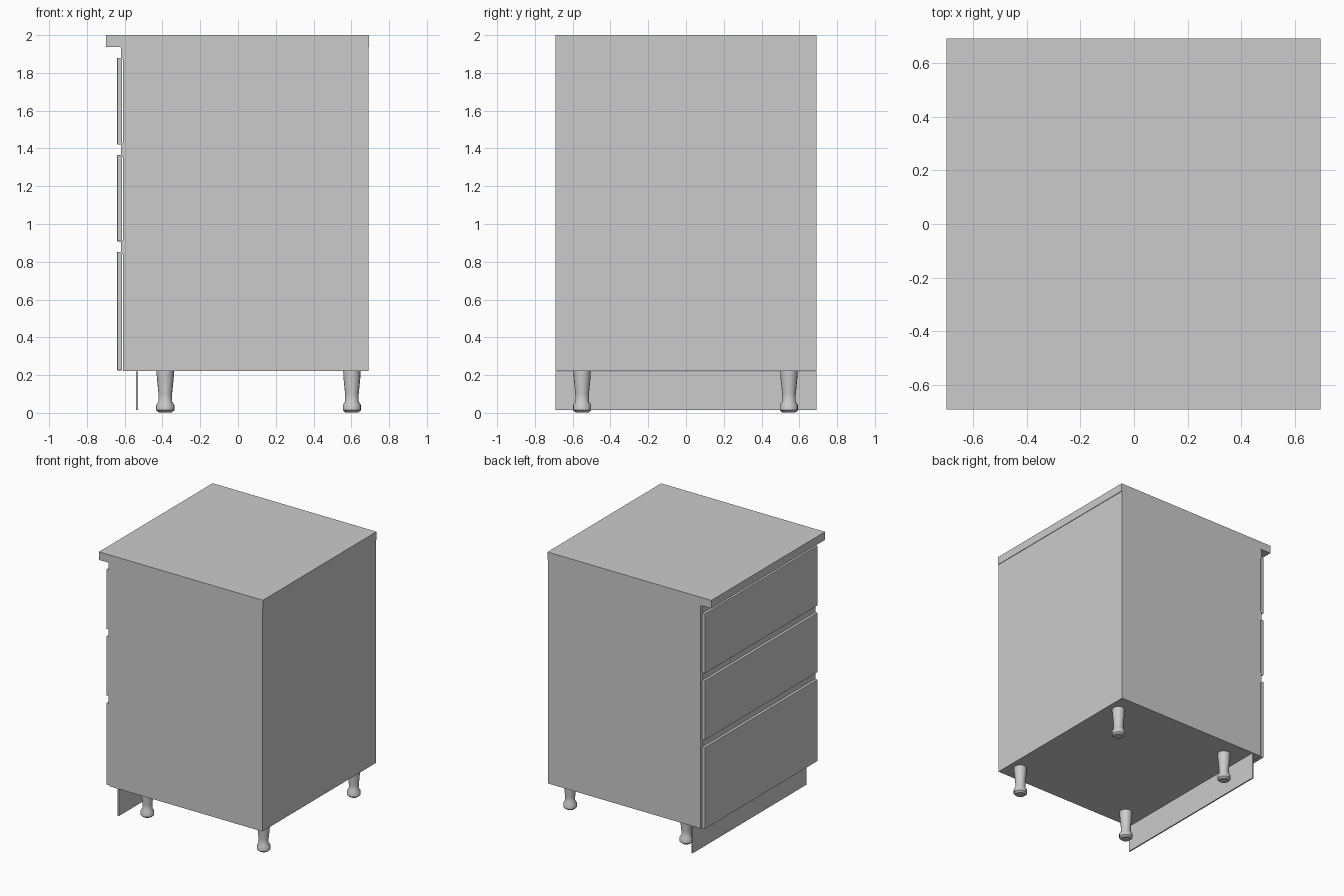
import bpy
import bmesh
import math

old = bpy.data.objects.get("Cube")
if old:
    bpy.data.objects.remove(old, do_unlink=True)

grey = bpy.data.materials.new("plain grey")
grey.use_nodes = True
colour = (0.6, 0.6, 0.6, 1)
grey.diffuse_color = colour
grey.node_tree.nodes["Principled BSDF"].inputs["Base Color"].default_value = colour


def add_object(name, bm):
    bmesh.ops.recalc_face_normals(bm, faces=bm.faces)
    mesh = bpy.data.meshes.new(name)
    bm.to_mesh(mesh)
    bm.free()
    mesh.materials.append(grey)
    obj = bpy.data.objects.new(name, mesh)
    bpy.context.collection.objects.link(obj)
    return obj


def box(name, x, y, z, bevel=0):
    """Box spanning the (min, max) pairs x, y and z."""
    bm = bmesh.new()
    bmesh.ops.create_cube(bm, size=1)
    for v in bm.verts:
        v.co = [lo + (c + 0.5) * (hi - lo) for c, (lo, hi) in zip(v.co, (x, y, z))]
    obj = add_object(name, bm)
    if bevel:
        mod = obj.modifiers.new("Bevel", "BEVEL")
        mod.width = bevel
        mod.segments = 2
    return obj


def turned_leg(name, x, y, profile, sides=16):
    """Solid of revolution through (radius, height) points."""
    bm = bmesh.new()
    rings = []
    for r, z in profile:
        angles = [math.tau * i / sides for i in range(sides)]
        rings.append([bm.verts.new((x + r * math.cos(a), y + r * math.sin(a), z))
                      for a in angles])
    for low, high in zip(rings, rings[1:]):
        for i in range(sides):
            j = (i + 1) % sides
            bm.faces.new((low[i], low[j], high[j], high[i]))
    bm.faces.new(rings[0])
    bm.faces.new(rings[-1])
    obj = add_object(name, bm)
    bpy.ops.object.select_all(action="DESELECT")
    obj.select_set(True)
    bpy.context.view_layer.objects.active = obj
    bpy.ops.object.shade_smooth_by_angle(angle=math.radians(40))


WIDTH = (-0.69, 0.69)

# Carcass and worktop
box("carcass", (-0.608, 0.69), WIDTH, (0.223, 1.94))
box("worktop", (-0.698, 0.694), WIDTH, (1.938, 2.0))

# Drawer fronts on the -x side
for name, z in (("bottom", (0.225, 0.853)),
                ("middle", (0.908, 1.365)),
                ("top", (1.42, 1.88))):
    box(name + "_drawer_front", (-0.64, -0.614), (-0.684, 0.684), z, 0.004)

# Recessed grip rails behind the gaps between the drawers
for name, z in (("lower", (0.84, 0.915)),
                ("middle", (1.355, 1.43)),
                ("upper", (1.87, 1.938))):
    box(name + "_grip_rail", (-0.62, -0.608), (-0.684, 0.684), z)

# Plinth board
box("plinth", (-0.54, -0.53), WIDTH, (0.015, 0.22))

# Turned legs with flared feet
leg_profile = [(0.034, 0.002), (0.048, 0.014), (0.048, 0.042), (0.036, 0.06),
               (0.036, 0.1), (0.045, 0.19), (0.046, 0.224)]
for side, x in (("drawer_side", -0.385), ("rear_side", 0.603)):
    for end, y in (("front", -0.55), ("back", 0.545)):
        turned_leg(f"{end}_{side}_leg", x, y, leg_profile)
